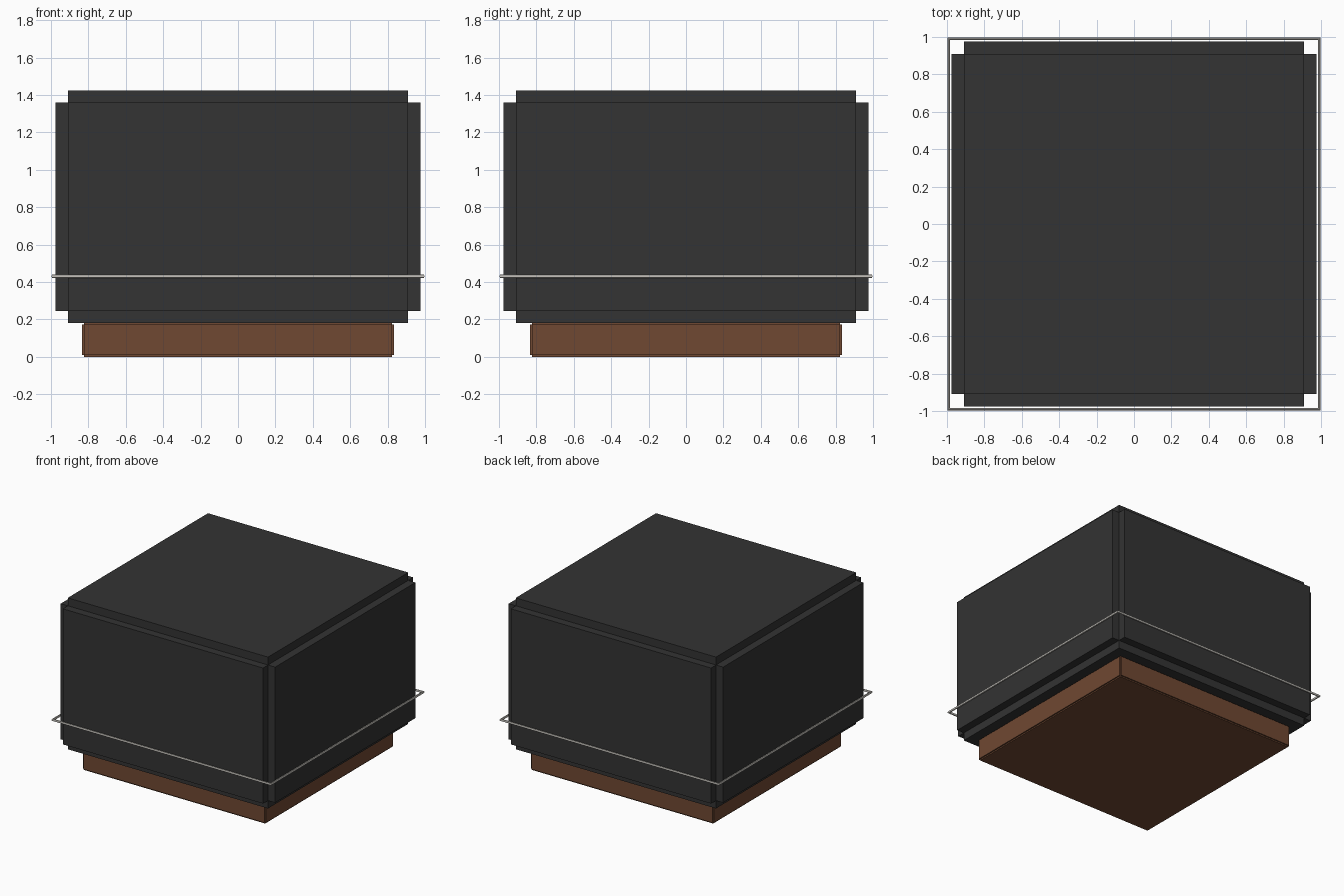
import bpy, bmesh

if "Cube" in bpy.data.objects:
    bpy.data.objects.remove(bpy.data.objects["Cube"])

def paint(obj, name, rgb):
    mat = bpy.data.materials.new(name)
    mat.diffuse_color = (*rgb, 1)
    mat.use_nodes = True
    mat.node_tree.nodes["Principled BSDF"].inputs["Base Color"].default_value = mat.diffuse_color
    obj.data.materials.append(mat)

def notched_block(name, half, z0, z1, step):
    """Box whose six faces are each raised by step, leaving notched edges."""
    bm = bmesh.new()
    bmesh.ops.create_cube(bm, size=2)
    for v in bm.verts:
        v.co.x *= half - step
        v.co.y *= half - step
        v.co.z = z0 + step if v.co.z < 0 else z1 - step
    raised = bmesh.ops.extrude_discrete_faces(bm, faces=bm.faces[:])["faces"]
    for f in raised:
        f.normal_update()
        bmesh.ops.translate(bm, verts=f.verts[:], vec=f.normal * step)
    bmesh.ops.recalc_face_normals(bm, faces=bm.faces[:])
    mesh = bpy.data.meshes.new(name)
    bm.to_mesh(mesh)
    bm.free()
    obj = bpy.data.objects.new(name, mesh)
    bpy.context.collection.objects.link(obj)
    return obj

# Upholstered cushion
cushion = notched_block("cushion", 0.975, 0.18, 1.424, 0.065)
paint(cushion, "dark_fabric", (0.033, 0.033, 0.033))

# Recessed wooden plinth
plinth = notched_block("plinth", 0.833, 0.0, 0.183, 0.01)
paint(plinth, "wood", (0.16, 0.065, 0.032))

# Thin metal rail around the cushion
curve = bpy.data.curves.new("metal_rail", "CURVE")
curve.dimensions = "3D"
curve.bevel_depth = 0.01
curve.bevel_resolution = 2
path = curve.splines.new("POLY")
path.points.add(3)
r = 0.99
for p, (x, y) in zip(path.points, [(-r, -r), (r, -r), (r, r), (-r, r)]):
    p.co = (x, y, 0.431, 1)
path.use_cyclic_u = True
rail = bpy.data.objects.new("metal_rail", curve)
bpy.context.collection.objects.link(rail)
paint(rail, "metal", (0.6, 0.58, 0.54))
bpy.context.view_layer.objects.active = rail
rail.select_set(True)
bpy.ops.object.convert(target="MESH")
bpy.ops.object.shade_smooth_by_angle()
